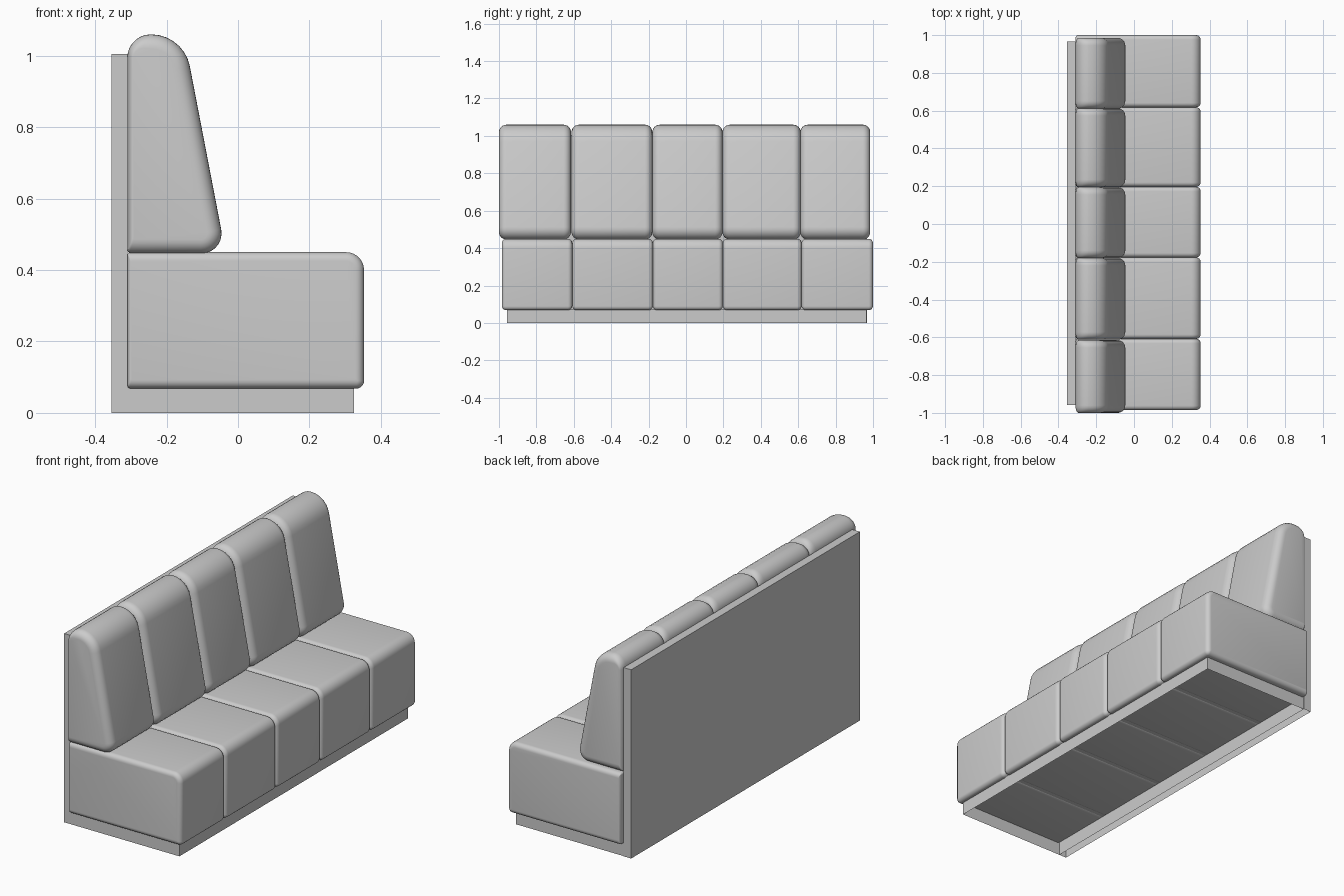
import bpy, bmesh, math
from mathutils import Vector

if "Cube" in bpy.data.objects:
    bpy.data.objects.remove(bpy.data.objects["Cube"])


def add_object(name, bm):
    bmesh.ops.recalc_face_normals(bm, faces=bm.faces)
    mesh = bpy.data.meshes.new(name)
    bm.to_mesh(mesh)
    bm.free()
    ob = bpy.data.objects.new(name, mesh)
    bpy.context.collection.objects.link(ob)
    return ob


def open_box(name, lo, hi):
    """Box without an underside."""
    bm = bmesh.new()
    bmesh.ops.create_cube(bm, size=1)
    for v in bm.verts:
        v.co = [lo[i] if v.co[i] < 0 else hi[i] for i in range(3)]
    bottom = [f for f in bm.faces if f.calc_center_median().z < lo[2] + 1e-5]
    ob_faces = bottom
    bmesh.ops.recalc_face_normals(bm, faces=bm.faces)
    bmesh.ops.delete(bm, geom=ob_faces, context='FACES_ONLY')
    mesh = bpy.data.meshes.new(name)
    bm.to_mesh(mesh)
    bm.free()
    ob = bpy.data.objects.new(name, mesh)
    bpy.context.collection.objects.link(ob)


def inset_corners(pts, d, weights):
    """Move each edge of a counter-clockwise polygon inwards."""
    n, lines = len(pts), []
    for i in range(n):
        a, b = Vector(pts[i]), Vector(pts[(i + 1) % n])
        t = (b - a).normalized()
        lines.append((a + Vector((-t.y, t.x)) * d * weights[i], t))
    out = []
    for i in range(n):
        (p, t), (q, u) = lines[i - 1], lines[i]
        w = q - p
        out.append(p + t * ((w.x * u.y - w.y * u.x) / (t.x * u.y - t.y * u.x)))
    return out


def rounded(pts, radii, seg=7):
    """Replace polygon corners with arcs."""
    out, n = [], len(pts)
    for i in range(n):
        p = pts[i]
        a, b = (pts[i - 1] - p).normalized(), (pts[(i + 1) % n] - p).normalized()
        half = a.angle(b) / 2
        r = radii[i]
        c = p + (a + b).normalized() * (r / math.sin(half))
        start = p + a * (r / math.tan(half)) - c
        for k in range(seg + 1):
            ang = (math.pi - 2 * half) * k / seg
            ca, sa = math.cos(ang), math.sin(ang)
            out.append(c + Vector((start.x * ca - start.y * sa,
                                   start.x * sa + start.y * ca)))
    return out


def cushion(name, pts, radii, y0, y1, edge):
    """Rounded side profile lofted along y with rolled ends."""
    bm = bmesh.new()
    steps = 6
    angles = [math.pi / 2 * k / steps for k in range(steps + 1)]
    ends = [(edge * (1 - math.sin(a)), edge * (1 - math.cos(a))) for a in angles]
    rings_def = [(y0 + dy, ins) for ins, dy in ends]
    rings_def += [(y1 - dy, ins) for ins, dy in reversed(ends)]
    rings = []
    for y, ins in rings_def:
        corners = inset_corners(pts, ins, (1, 1, 1, 0.4))
        prof = rounded(corners, [max(r - ins, 0.004) for r in radii])
        rings.append([bm.verts.new((p.x, y, p.y)) for p in prof])
    for A, B in zip(rings, rings[1:]):
        for i in range(len(A)):
            j = (i + 1) % len(A)
            bm.faces.new((A[i], A[j], B[j], B[i]))
    bm.faces.new(rings[0])
    bm.faces.new(rings[-1])
    ob = add_object(name, bm)
    for f in ob.data.polygons:
        f.use_smooth = True


# hollow plinth and back panel
open_box("plinth", (-0.31, -0.957, 0), (0.325, 0.965, 0.072))
open_box("back_panel", (-0.354, -0.957, 0), (-0.31, 0.967, 1.005))

# seat cushions
seat = [(-0.31, 0.068), (0.353, 0.068), (0.353, 0.45), (-0.31, 0.45)]
seat_y = [-0.985, -0.608, -0.177, 0.197, 0.618, 1.0]
for i in range(5):
    cushion(f"seat_{i + 1}", seat, (0.01, 0.022, 0.05, 0.01),
            seat_y[i], seat_y[i + 1], 0.024)

# tapered backrest cushions
back = [(-0.31, 0.446), (-0.034, 0.446), (-0.152, 1.06), (-0.31, 1.06)]
back_y = [(-1.0, -0.615), (-0.612, -0.18), (-0.18, 0.195),
          (0.195, 0.613), (0.611, 0.985)]
for i, (a, b) in enumerate(back_y):
    cushion(f"backrest_{i + 1}", back, (0.012, 0.057, 0.11, 0.065), a, b, 0.04)
